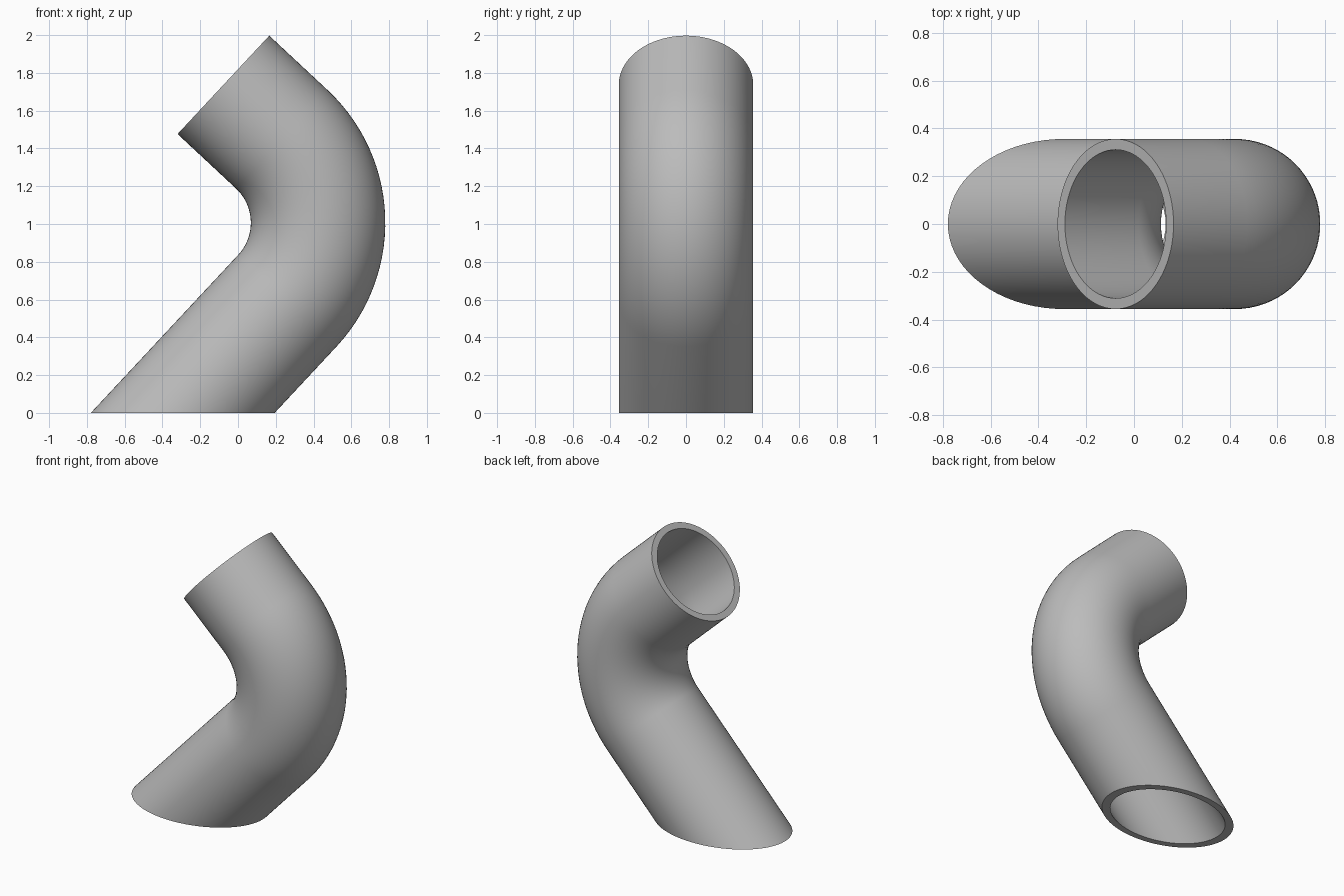
import bpy
import bmesh
from math import sin, cos, radians, tau
from mathutils import Vector

cube = bpy.data.objects.get("Cube")
if cube:
    bpy.data.objects.remove(cube, do_unlink=True)

OUTER, INNER = 0.356, 0.311
BEND = 0.605              # centreline radius of the elbow
LEAN = radians(47)        # lower leg angle from the ground
SIDES, STEPS = 72, 28

# Directions of the two legs, at right angles
lower = Vector((cos(LEAN), 0, sin(LEAN)))
upper = Vector((-sin(LEAN), 0, cos(LEAN)))
foot = Vector((-0.2925, 0, 0))
corner = foot + lower * 1.417
mouth = corner + upper * 1.027
pivot = corner + (upper - lower) * BEND

# Centreline stations: position and outward direction of the bend
stations = [(foot, -upper)]
for i in range(STEPS + 1):
    a = radians(90) * i / STEPS
    out = -upper * cos(a) + lower * sin(a)
    stations.append((pivot + out * BEND, out))
stations.append((mouth, lower))


def add_wall(bm, radius):
    """Sweep a circle along the centreline, cutting the foot level with the ground."""
    rings = []
    for n, (centre, out) in enumerate(stations):
        ring = []
        for k in range(SIDES):
            a = tau * k / SIDES
            p = centre + out * (radius * cos(a)) + Vector((0, radius * sin(a), 0))
            if n == 0:
                p -= lower * (p.z / lower.z)
            ring.append(bm.verts.new(p))
        rings.append(ring)
    for r, s in zip(rings, rings[1:]):
        bridge(bm, r, s)
    return rings


def bridge(bm, r, s):
    for k in range(SIDES):
        j = (k + 1) % SIDES
        bm.faces.new((r[k], r[j], s[j], s[k]))


# Outer wall, bore and the two flat rims
bm = bmesh.new()
outside = add_wall(bm, OUTER)
bore = add_wall(bm, INNER)
for end in (0, -1):
    bridge(bm, outside[end], bore[end])
bmesh.ops.recalc_face_normals(bm, faces=bm.faces)
mesh = bpy.data.meshes.new("bent_pipe")
bm.to_mesh(mesh)
bm.free()
pipe = bpy.data.objects.new("bent_pipe", mesh)
bpy.context.collection.objects.link(pipe)

# Plain grey
grey = bpy.data.materials.new("plain_grey")
grey.use_nodes = True
colour = (0.5, 0.5, 0.5, 1)
grey.diffuse_color = colour
grey.node_tree.nodes["Principled BSDF"].inputs["Base Color"].default_value = colour
mesh.materials.append(grey)

bpy.ops.object.select_all(action="DESELECT")
pipe.select_set(True)
bpy.context.view_layer.objects.active = pipe
bpy.ops.object.shade_smooth_by_angle(angle=radians(30))
